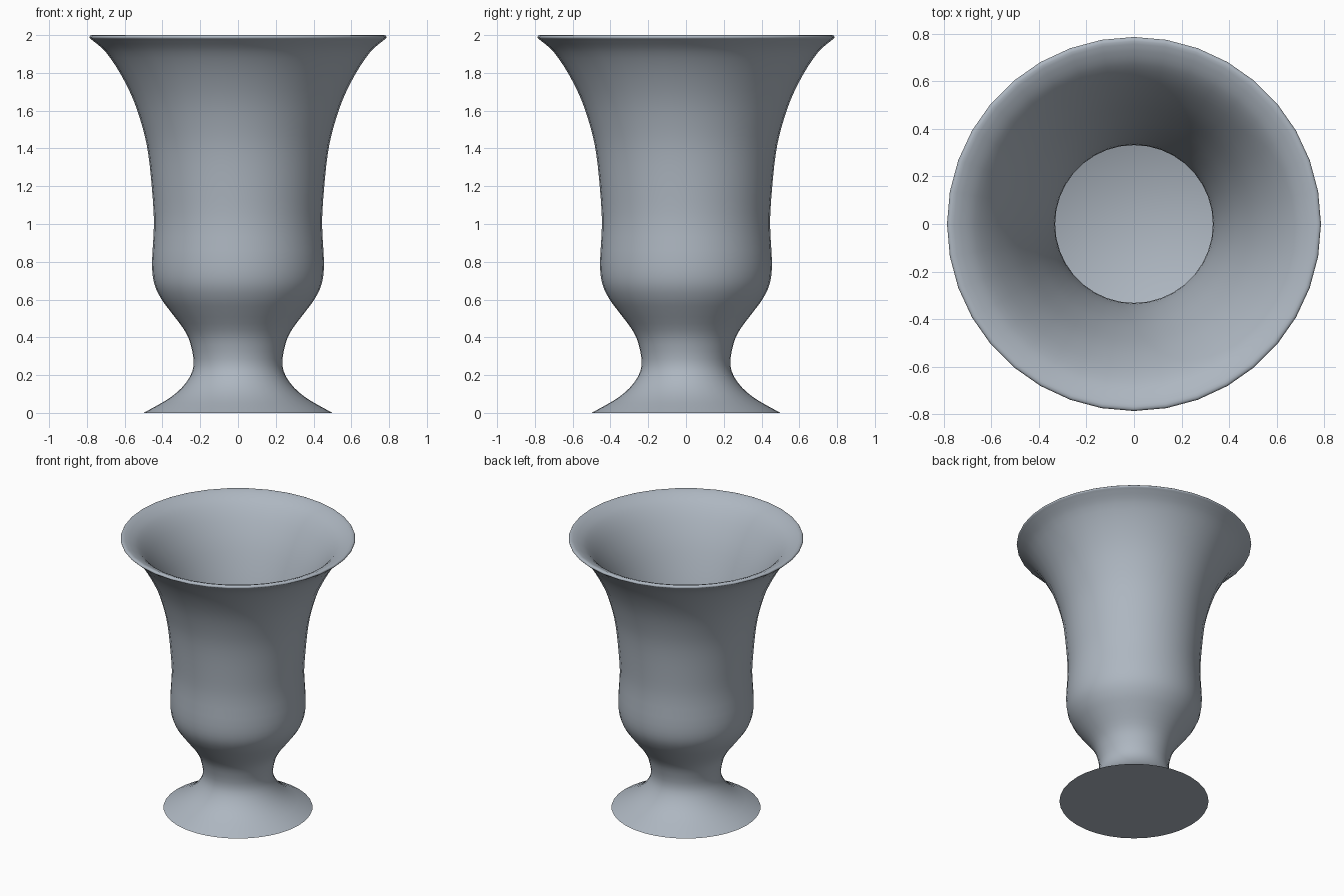
import bpy, bmesh, math
from mathutils import Vector

if "Cube" in bpy.data.objects:
    bpy.data.objects.remove(bpy.data.objects["Cube"])

SIDES = 36

# Outer silhouette, foot to rim (radius, height)
outer = [(.50, 0), (.36, .08), (.275, .16), (.235, .25), (.25, .36), (.285, .44),
         (.36, .54), (.41, .61), (.445, .69), (.455, .80), (.445, 1.0), (.455, 1.18),
         (.475, 1.37), (.505, 1.51), (.555, 1.66), (.625, 1.80), (.70, 1.91),
         (.765, 1.968), (.786, 1.985), (.782, 1.997), (.77, 2.0)]
# Inner wall, rim to bowl floor
inner = [(.77, 2.0), (.73, 1.985), (.67, 1.945), (.60, 1.86), (.52, 1.72), (.45, 1.55),
         (.395, 1.38), (.35, 1.18), (.332, 1.0), (.338, .82), (.334, .72)]
floor = [(.17, .66), (0, .66)]


def smooth(pts, steps=3):
    """Catmull-Rom curve through the points."""
    p = [Vector(q) for q in pts]
    p = [2 * p[0] - p[1]] + p + [2 * p[-1] - p[-2]]
    out = []
    for a, b, c, d in zip(p, p[1:], p[2:], p[3:]):
        for i in range(steps):
            t = i / steps
            out.append(.5 * (2 * b + (c - a) * t + (2 * a - 5 * b + 4 * c - d) * t ** 2
                             + (3 * b - a - 3 * c + d) * t ** 3))
    return out + [p[-2]]


profile = [Vector((0, 0))] + smooth(outer) + smooth(inner)[1:] + [Vector(q) for q in floor]

# Lathe the profile around z
bm = bmesh.new()
verts = [bm.verts.new((r, 0, z)) for r, z in profile]
edges = [bm.edges.new(e) for e in zip(verts, verts[1:])]
bmesh.ops.spin(bm, geom=verts + edges, cent=(0, 0, 0), axis=(0, 0, 1),
               angle=2 * math.pi, steps=SIDES, use_duplicate=False)
bmesh.ops.remove_doubles(bm, verts=bm.verts, dist=.0005)
bmesh.ops.recalc_face_normals(bm, faces=bm.faces)
mesh = bpy.data.meshes.new("vase")
bm.to_mesh(mesh)
bm.free()
vase = bpy.data.objects.new("vase", mesh)
bpy.context.collection.objects.link(vase)

mat = bpy.data.materials.new("cool grey")
mat.diffuse_color = (.42, .47, .53, 1)
mat.use_nodes = True
mat.node_tree.nodes["Principled BSDF"].inputs["Base Color"].default_value = mat.diffuse_color
mesh.materials.append(mat)

# Smooth body with crisp foot edge
bpy.context.view_layer.objects.active = vase
vase.select_set(True)
bpy.ops.object.shade_smooth_by_angle(angle=math.radians(40))
